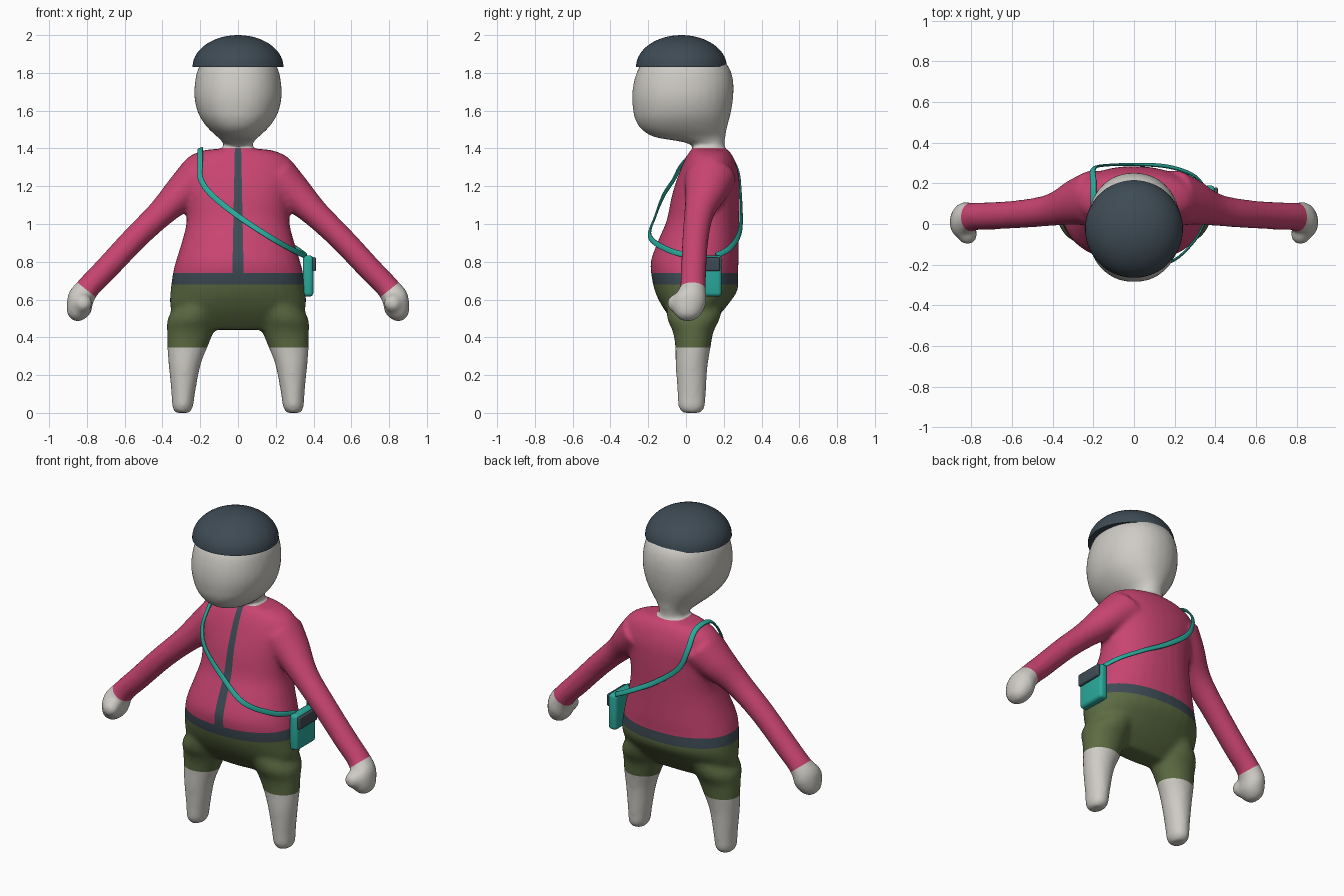
import bpy
import bmesh
from math import cos, sin, pi, copysign
from mathutils import Vector, Matrix

cube = bpy.data.objects.get("Cube")
if cube:
    bpy.data.objects.remove(cube, do_unlink=True)


def material(name, rgb):
    m = bpy.data.materials.new(name)
    m.use_nodes = True
    m.diffuse_color = (*rgb, 1)
    m.node_tree.nodes["Principled BSDF"].inputs["Base Color"].default_value = (*rgb, 1)
    return m


skin = material("pale skin", (0.62, 0.60, 0.56))
pink = material("jacket pink", (0.58, 0.058, 0.165))
green = material("shorts green", (0.107, 0.147, 0.055))
slate = material("dark slate", (0.048, 0.07, 0.09))
teal = material("strap teal", (0.023, 0.40, 0.33))


def spline(rows, steps):
    """Smoothly interpolate rows of numbers."""
    out = []
    last = len(rows) - 1
    for i in range(last):
        a, b, c, d = rows[max(i - 1, 0)], rows[i], rows[i + 1], rows[min(i + 2, last)]
        for k in range(steps):
            t = k / steps
            out.append([q + 0.5 * t * (r - p + t * (2*p - 5*q + 4*r - s + t * (3*(q - r) + s - p)))
                        for p, q, r, s in zip(a, b, c, d)])
    out.append(list(rows[-1]))
    return out


def loft(bm, rings, sides=32, power=2.0):
    """Skin closed rings given as (centre, u axis, v axis)."""
    loops = []
    for centre, u, v in rings:
        loop = []
        for i in range(sides):
            a = 2 * pi * (i + 0.5) / sides
            c, s = [copysign(abs(w) ** (2 / power), w) for w in (cos(a), sin(a))]
            loop.append(bm.verts.new(Vector(centre) + Vector(u) * c + Vector(v) * s))
        loops.append(loop)
    faces = [bm.faces.new(loops[0]), bm.faces.new(loops[-1])]
    for lo, hi in zip(loops, loops[1:]):
        for i in range(sides):
            j = (i + 1) % sides
            faces.append(bm.faces.new((lo[i], lo[j], hi[j], hi[i])))
    bmesh.ops.recalc_face_normals(bm, faces=faces)


def upright(bm, rows, x=0, power=2.0):
    """Loft level rings from rows of z, y centre, x radius, y radius."""
    loft(bm, [((x, y, z), (rx, 0, 0), (0, ry, 0)) for z, y, rx, ry in spline(rows, 4)], power=power)


def make(name, bm, *mats):
    mesh = bpy.data.meshes.new(name)
    bm.to_mesh(mesh)
    bm.free()
    obj = bpy.data.objects.new(name, mesh)
    bpy.context.collection.objects.link(obj)
    for m in mats:
        mesh.materials.append(m)
    bpy.ops.object.select_all(action='DESELECT')
    obj.select_set(True)
    bpy.context.view_layer.objects.active = obj
    bpy.ops.object.shade_smooth_by_angle(angle=0.7)
    return obj


# Body volumes: torso and head
bm = bmesh.new()
upright(bm, [(0.44, .035, .25, .06), (0.50, .04, .33, .12), (0.57, .045, .36, .175),
             (0.65, .053, .357, .22), (0.74, .045, .345, .23), (0.81, .047, .327, .232),
             (0.92, .068, .293, .212), (1.02, .09, .272, .192), (1.15, .105, .28, .18),
             (1.26, .12, .305, .16), (1.34, .125, .28, .132), (1.385, .125, .2, .105),
             (1.397, .122, .12, .085)], power=2.2)
upright(bm, [(1.36, .12, .07, .08), (1.41, .12, .074, .082), (1.435, .092, .085, .113),
             (1.46, .022, .108, .187), (1.50, -.01, .152, .225), (1.55, -.02, .192, .248),
             (1.60, -.02, .216, .26), (1.67, -.018, .231, .268), (1.75, -.013, .228, .264),
             (1.83, -.01, .208, .238), (1.90, -.015, .15, .17), (1.92, -.015, .08, .09)], power=2.15)

# Legs, arms, hands and thumbs on both sides
leg = [(0.0, .295, .03, .036, .048), (0.03, .293, .03, .055, .07), (0.10, .29, .03, .062, .075),
       (0.25, .283, .03, .084, .085), (0.35, .268, .037, .107, .094), (0.43, .252, .038, .124, .108),
       (0.50, .24, .04, .132, .14), (0.58, .2, .045, .12, .15)]
arm = [(.20, .13, 1.25, .12, .14), (.30, .108, 1.16, .097, .112), (.41, .07, 1.055, .074, .08),
       (.55, .05, .92, .067, .07), (.70, .04, .76, .065, .068), (.80, .035, .655, .064, .07),
       (.838, .015, .582, .08, .092), (.87, .01, .522, .053, .064), (.887, .01, .502, .022, .028)]
for side in (-1, 1):
    loft(bm, [((side * x, y, z), (rx, 0, 0), (0, ry, 0)) for z, x, y, rx, ry in spline(leg, 4)])
    loft(bm, [((side * x, y, z), (side * .72 * rn, 0, .69 * rn), (0, ry, 0))
              for x, y, z, rn, ry in spline(arm, 4)])
    bmesh.ops.create_uvsphere(bm, u_segments=16, v_segments=10, radius=0.05,
                              matrix=Matrix.Translation((side * .82, -.052, .58)))

# Fuse the volumes into one soft skin
body = make("body", bm)
remesh = body.modifiers.new("fuse", 'REMESH')
remesh.mode = 'VOXEL'
remesh.voxel_size = 0.013
soften = body.modifiers.new("soften", 'SMOOTH')
soften.factor = 0.5
soften.iterations = 10
deps = bpy.context.evaluated_depsgraph_get()
bm = bmesh.new()
bm.from_mesh(bpy.data.meshes.new_from_object(body.evaluated_get(deps)))
bpy.data.objects.remove(body, do_unlink=True)

# Cut clean colour borders: neck, belt, hems, zip and cuffs
NECK, BELT_TOP, BELT_LOW, HEM = 1.403, 0.74, 0.68, 0.347
cuts = [((0, 0, z), (0, 0, 1)) for z in (NECK, BELT_TOP, BELT_LOW, HEM)]
for side in (-1, 1):
    cuts.append(((side * .03, 0, BELT_TOP), (side, 0, .02)))
    cuts.append(((side * .80, 0, .65), (side * .62, 0, -.78)))
for point, normal in cuts:
    bmesh.ops.bisect_plane(bm, geom=bm.verts[:] + bm.edges[:] + bm.faces[:],
                           plane_co=point, plane_no=normal, dist=1e-5)

SKIN, JACKET, SHORTS, TRIM = range(4)
for f in bm.faces:
    f.smooth = True
    c = f.calc_center_median()
    x, z = abs(c.x), c.z
    if x > 0.5:
        beyond_cuff = (x - .80) * .62 - (z - .65) * .78 > 0
        f.material_index = SKIN if beyond_cuff else JACKET
    elif z > NECK or z < HEM:
        f.material_index = SKIN
    elif z < BELT_LOW:
        f.material_index = SHORTS
    elif z < BELT_TOP:
        f.material_index = TRIM
    else:
        zipper = c.y < 0.1 and x - .03 + (z - BELT_TOP) * .02 < 0
        f.material_index = TRIM if zipper else JACKET
make("body", bm, skin, pink, green, slate)

# Domed cap
bm = bmesh.new()
dome = [(0.241 * cos(a), 1.832 + 0.168 * sin(a)) for a in [pi / 2 * i / 14 * 0.995 for i in range(15)]]
loft(bm, [((0, -.024, z), (r, 0, 0), (0, r, 0)) for r, z in dome], sides=48)
make("cap", bm, slate)


# Hip bag and its flap
def rounded_box(name, centre, size, radius, mat):
    bm = bmesh.new()
    bmesh.ops.create_cube(bm, size=1, matrix=Matrix.Translation(centre) @ Matrix.Diagonal((*size, 1)))
    bmesh.ops.bevel(bm, geom=bm.edges[:], offset=radius, segments=4, profile=0.5, affect='EDGES')
    make(name, bm, mat)


rounded_box("bag", (.371, .095, .725), (.056, .188, .218), .02, teal)
rounded_box("bag_flap", (.403, .093, .787), (.022, .172, .074), .009, slate)

# Flat shoulder strap running from bag to bag around the torso
path = [(.36, .04, .832), (.30, -.08, .857), (.17, -.19, .93), (0, -.162, 1.042),
        (-.138, -.118, 1.153), (-.196, -.065, 1.235), (-.2, -.025, 1.31), (-.2, .045, 1.38),
        (-.2, .13, 1.398), (-.2, .21, 1.375), (-.2, .27, 1.29), (-.15, .288, 1.17),
        (0, .293, 1.05), (.17, .282, .95), (.30, .235, .875), (.36, .16, .832)]
points = [Vector(p) for p in spline(path, 6)]
rings = []
for i, p in enumerate(points):
    along = (points[min(i + 1, len(points) - 1)] - points[max(i - 1, 0)]).normalized()
    outward = p - Vector((-.1, .1, min(p.z, 1.15)))
    across = along.cross(outward).normalized()
    rings.append((p, across * .015, across.cross(along) * .006))
bm = bmesh.new()
loft(bm, rings, sides=12, power=3)
make("strap", bm, teal)
